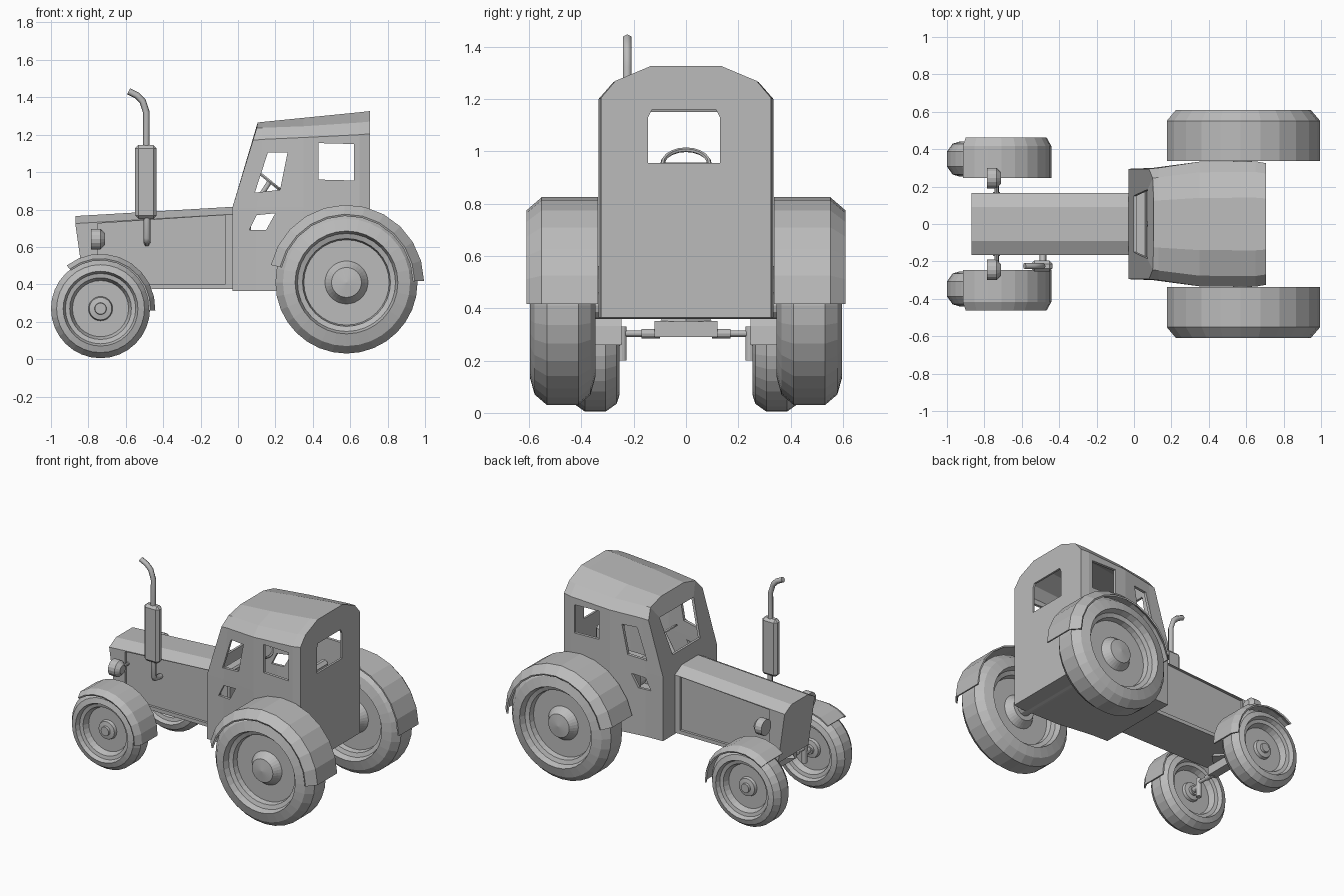
import bpy, bmesh, math
from mathutils import Vector, Matrix

if "Cube" in bpy.data.objects:
    bpy.data.objects.remove(bpy.data.objects["Cube"])

grey = bpy.data.materials.new("plain_grey")
grey.use_nodes = True
COLOUR = (0.5, 0.5, 0.5, 1)
grey.diffuse_color = COLOUR
grey.node_tree.nodes["Principled BSDF"].inputs["Base Color"].default_value = COLOUR


def finish(name, bm, smooth=False):
    bmesh.ops.recalc_face_normals(bm, faces=bm.faces)
    mesh = bpy.data.meshes.new(name)
    bm.to_mesh(mesh)
    bm.free()
    mesh.materials.append(grey)
    for p in mesh.polygons:
        p.use_smooth = smooth
    ob = bpy.data.objects.new(name, mesh)
    bpy.context.collection.objects.link(ob)
    return ob


def loft(name, rings):
    """Skin between closed rings and cap both ends."""
    bm = bmesh.new()
    vs = [[bm.verts.new(p) for p in r] for r in rings]
    n = len(rings[0])
    for a, b in zip(vs, vs[1:]):
        for i in range(n):
            bm.faces.new((a[i], a[(i + 1) % n], b[(i + 1) % n], b[i]))
    bm.faces.new(vs[0])
    bm.faces.new(vs[-1])
    return finish(name, bm)


def box(name, x, y, z, bevel=0):
    ob = loft(name, [[(x[0], y[0], h), (x[1], y[0], h), (x[1], y[1], h), (x[0], y[1], h)] for h in z])
    if bevel:
        bm = bmesh.new()
        bm.from_mesh(ob.data)
        bmesh.ops.bevel(bm, geom=bm.edges[:], offset=bevel, segments=1, affect='EDGES')
        bm.to_mesh(ob.data)
        bm.free()
    return ob


def rod(name, a, b, r, r2=None, sides=12):
    a, b = Vector(a), Vector(b)
    m = Matrix.Translation((a + b) / 2) @ (b - a).to_track_quat('Z', 'Y').to_matrix().to_4x4()
    bm = bmesh.new()
    bmesh.ops.create_cone(bm, cap_ends=True, segments=sides, radius1=r,
                          radius2=r if r2 is None else r2, depth=(b - a).length, matrix=m)
    return finish(name, bm)


def lathe(name, profile, centre, angle, steps, start=0, closed=False, side=1):
    """Turn a (radius, y) profile about an axis along y."""
    bm = bmesh.new()
    c = Vector(centre)
    d = Vector((math.cos(start), 0, math.sin(start)))
    vs = [bm.verts.new(c + d * r + Vector((0, y * side, 0))) for r, y in profile]
    pairs = list(zip(vs, vs[1:])) + ([(vs[-1], vs[0])] if closed else [])
    edges = [bm.edges.new(p) for p in pairs]
    caps = [bm.faces.new(vs)] if closed else []
    res = bmesh.ops.spin(bm, geom=vs + edges, cent=c, axis=(0, -1, 0), angle=angle, steps=steps)
    if closed:
        last = [g for g in res["geom_last"] if isinstance(g, bmesh.types.BMVert)]
        order = sorted(last, key=lambda v: min(
            range(len(profile)), key=lambda i: abs((v.co - c).length - math.hypot(*profile[i]))
            + abs((v.co - c).y * side - profile[i][1])))
        bm.faces.new(order)
    bmesh.ops.remove_doubles(bm, verts=bm.verts[:], dist=0.0005)
    return finish(name, bm)


def prism(name, outline, axis, lo, hi):
    """Extrude a 2D outline along x or y; the outline's second value is z."""
    put = (lambda u, v, t: (t, u, v)) if axis == 'x' else (lambda u, v, t: (u, t, v))
    return loft(name, [[put(u, v, t) for u, v in outline] for t in (lo, hi)])


def cut(ob, cutters):
    for c in cutters:
        c.hide_render = True
        m = ob.modifiers.new("cut", 'BOOLEAN')
        m.object, m.operation, m.solver = c, 'DIFFERENCE', 'EXACT'
    bake(ob)
    for c in cutters:
        bpy.data.objects.remove(c)


def bake(ob):
    bpy.context.view_layer.update()
    ev = ob.evaluated_get(bpy.context.evaluated_depsgraph_get())
    mesh = bpy.data.meshes.new_from_object(ev)
    ob.modifiers.clear()
    ob.data = mesh


def mirrored(half):
    return half + [(x, -y, z) for x, y, z in reversed(half)]


# Hood with sloping nose and sunken side panels
def hood_ring(x_low, x_top, top):
    return mirrored([(x_low, .165, .375), (x_top, .165, top - .04), (x_top, .09, top)])


hood = loft("hood", [hood_ring(-.82, -.87, .765), hood_ring(-.02, -.02, .815)])
panel = [(-.75, .40), (-.07, .40), (-.07, .77), (-.75, .725)]
cut(hood, [prism("panel_cutter", panel, 'y', s * .148, s * .25) for s in (1, -1)])


# Cab shell: rings from windscreen to back wall
def cab_ring(xs, w, eave, mid, top):
    pts = [(w, .365), (w, .81), (w, eave), (w * .83, mid), (w * .42, top)]
    return mirrored([(x, y, z) for x, (y, z) in zip(xs, pts)])


cab = loft("cab", [
    cab_ring((-.03, -.03, .08, .10, .105), .295, 1.17, 1.235, 1.265),
    cab_ring((.10, .10, .13, .13, .13), .30, 1.175, 1.237, 1.268),
    cab_ring([.35] * 5, .333, 1.185, 1.245, 1.29),
    cab_ring([.65] * 5, .335, 1.20, 1.265, 1.32),
    cab_ring([.705] * 5, .325, 1.205, 1.27, 1.326)])
shell = cab.modifiers.new("shell", 'SOLIDIFY')
shell.thickness, shell.offset = .02, -1
bake(cab)

# Window openings
side_windows = [
    [(.43, .96), (.62, .955), (.62, 1.15), (.43, 1.155)],
    [(.09, .89), (.225, .905), (.265, 1.105), (.16, 1.105)],
    [(.06, .69), (.15, .69), (.20, .78), (.10, .77)]]
rear_window = [(-.145, .955), (.13, .955), (.13, 1.13), (.115, 1.16), (-.13, 1.16), (-.145, 1.13)]
windscreen = [(-.15, .90), (.15, .90), (.185, 1.15), (-.185, 1.15)]
cut(cab, [prism("side_cutter", w, 'y', -.5, .5) for w in side_windows]
    + [prism("rear_cutter", rear_window, 'x', .6, .8),
       prism("front_cutter", windscreen, 'x', -.1, .2)])

# Cab interior
box("seat_cushion", (.36, .58), (-.12, .12), (.62, .70), .02)
box("seat_back", (.56, .62), (-.12, .12), (.66, .93), .02)
box("seat_base", (.40, .55), (-.08, .08), (.38, .63))
box("dashboard", (0, .07), (-.2, .2), (.40, .82), .01)
rod("steering_column", (.05, 0, .76), (.17, 0, .95), .013)
bpy.ops.mesh.primitive_torus_add(major_radius=.09, minor_radius=.009, major_segments=20,
                                 minor_segments=6, location=(.17, 0, .95), rotation=(0, .68, 0))
wheel = bpy.context.object
wheel.name = "steering_wheel"
wheel.data.materials.append(grey)
rod("steering_spoke", (.17, -.09, .95), (.17, .09, .95), .007, sides=6)

# Wheel and fender shapes, measured outward from the wheel centre
rear_half = [(.08, .09), (.10, .06), (.115, .04), (.228, .04), (.235, .075),
             (.262, .085), (.275, .125), (.34, .107), (.38, .06)]
front_half = [(.03, .06), (.032, .045), (.06, .04), (.065, .02), (.15, .02), (.165, .06),
              (.188, .065), (.20, .093), (.235, .082), (.265, .04)]


def wheel_profile(half, cap):
    inner = [(r, -y) for r, y in reversed(half)]
    return [(0, cap)] + half + inner + [(0, -half[0][1])]


def fender_profile(r, y_in, y_mid, y_out, drop):
    top = [(r, y_in), (r, y_mid), (r - drop, y_out)]
    return top + [(a - .01, b - (.004 if i else 0)) for i, (a, b) in reversed(list(enumerate(top)))]


for s, label in ((1, "left"), (-1, "right")):
    rear, front = (.58, s * .472, .41), (-.735, s * .347, .27)
    lathe(f"rear_wheel_{label}", wheel_profile(rear_half, .1), rear, math.tau, 32, side=s)
    lathe(f"front_wheel_{label}", wheel_profile(front_half, .06), front, math.tau, 32, side=s)
    lathe(f"rear_fender_{label}", fender_profile(.415, -.135, .08, .138, .05), rear,
          math.radians(166), 11, math.radians(1), True, s)
    lathe(f"front_fender_{label}", fender_profile(.293, -.1, .07, .115, .025), front,
          math.radians(130), 9, math.radians(-2), True, s)
    # Headlight on a short arm
    rod(f"headlight_{label}", (-.785, s * .245, .642), (-.735, s * .245, .642), .055, sides=16)
    rod(f"headlight_back_{label}", (-.735, s * .245, .642), (-.71, s * .245, .642), .055, .03, 16)
    rod(f"headlight_arm_{label}", (-.735, s * .15, .642), (-.735, s * .22, .642), .01, sides=8)
    # Axle arm and steering knuckle
    rod(f"axle_arm_{label}", (-.735, s * .1, .303), (-.735, s * .25, .303), .012)
    rod(f"axle_sleeve_{label}", (-.735, s * .1, .303), (-.735, s * .17, .303), .018)
    rod(f"knuckle_{label}", (-.735, s * .245, .20), (-.735, s * .245, .33), .018)
    rod(f"stub_axle_{label}", (-.735, s * .245, .27), (-.735, s * .33, .27), .02)

# Axles
box("front_axle_beam", (-.765, -.705), (-.12, .12), (.29, .352))
rod("front_axle_pivot", (-.735, 0, .35), (-.735, 0, .40), .10, .06, 4)
rod("rear_axle", (.58, -.45, .41), (.58, .45, .41), .05)

# Exhaust: muffler and bent pipe
Y = -.225
box("muffler", (-.55, -.435), (Y - .03, Y + .03), (.75, 1.145), .018)
curve = bpy.data.curves.new("exhaust_pipe", 'CURVE')
curve.dimensions, curve.bevel_depth, curve.bevel_resolution, curve.use_fill_caps = '3D', .018, 1, True
for path in ([(-.49, Y, 1.13), (-.49, Y, 1.32), (-.51, Y, 1.38), (-.54, Y, 1.41), (-.585, Y, 1.432)],
             [(-.487, Y, .77), (-.487, Y, .65), (-.487, Y + .01, .63), (-.487, Y + .09, .62)]):
    line = curve.splines.new('POLY')
    line.points.add(len(path) - 1)
    for p, co in zip(line.points, path):
        p.co = (*co, 1)
curve.materials.append(grey)
bpy.context.collection.objects.link(bpy.data.objects.new("exhaust_pipe", curve))
